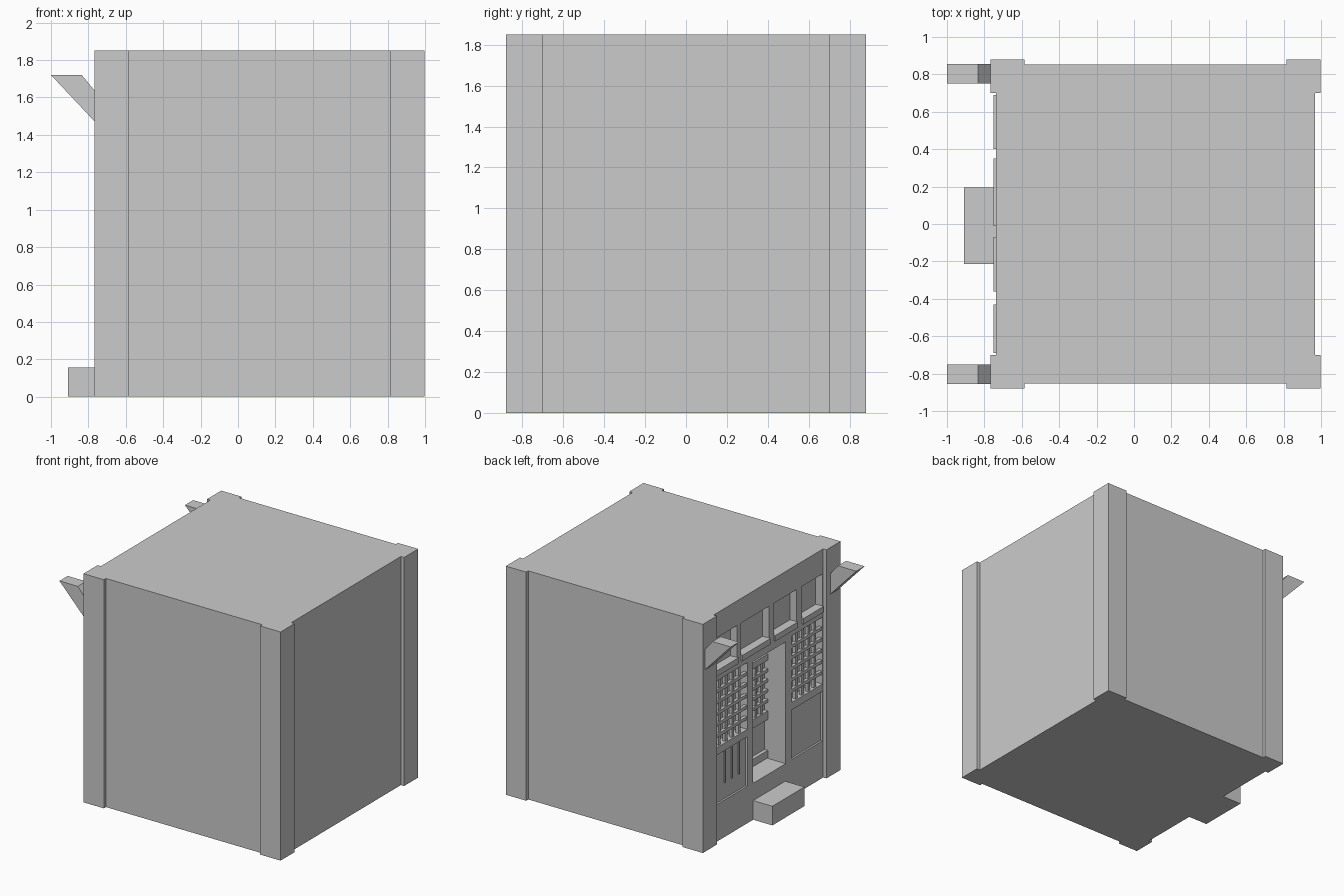
import bpy, bmesh

if "Cube" in bpy.data.objects:
    bpy.data.objects.remove(bpy.data.objects["Cube"])

CX = 0.115          # centre of the building block in x
FX = CX - 0.853     # plane of the decorated facade
H = 1.85


def finish(bm, name):
    bmesh.ops.recalc_face_normals(bm, faces=bm.faces)
    me = bpy.data.meshes.new(name)
    bm.to_mesh(me)
    bm.free()
    ob = bpy.data.objects.new(name, me)
    bpy.context.collection.objects.link(ob)
    return ob


def prism(name, pts, vec):
    bm = bmesh.new()
    f = bm.faces.new([bm.verts.new(p) for p in pts])
    g = bmesh.ops.extrude_face_region(bm, geom=[f])
    bmesh.ops.translate(bm, vec=vec, verts=[v for v in g['geom'] if isinstance(v, bmesh.types.BMVert)])
    return finish(bm, name)


def boxes(name, specs):
    """One object out of boxes given as (x0, x1, y0, y1, z0, z1)."""
    bm = bmesh.new()
    for x0, x1, y0, y1, z0, z1 in specs:
        vs = bmesh.ops.create_cube(bm, size=1)['verts']
        bmesh.ops.scale(bm, vec=(x1 - x0, y1 - y0, z1 - z0), verts=vs)
        bmesh.ops.translate(bm, vec=((x0 + x1) / 2, (y0 + y1) / 2, (z0 + z1) / 2), verts=vs)
    return finish(bm, name)


# Building block with corner posts: one quarter outline, mirrored round
q = [(0.853, 0.70), (0.882, 0.70), (0.882, 0.88), (0.70, 0.88), (0.70, 0.853)]
outline = q + [(-x, y) for x, y in q[::-1]] + [(-x, -y) for x, y in q] + [(x, -y) for x, y in q[::-1]]
building = prism("building", [(x + CX, y, 0) for x, y in outline], (0, 0, H))

# Openings cut into the facade
front = FX - 0.1
upper = [(0.40, 0.69), (-0.01, 0.35), (-0.36, -0.07), (-0.69, -0.43)]
lower = [(0.27, 0.69), (-0.69, -0.30)]
door = (-0.22, 0.195)
cuts = [(front, FX + 0.06, a, b, 1.39, 1.65) for a, b in upper]
cuts += [(front, FX + 0.07, a, b, 0.76, 1.30) for a, b in lower]
cuts += [(front, FX + 0.015, a, b, 0.30, 0.70) for a, b in lower]
cuts.append((front, FX + 0.19, door[0], door[1], 0.295, 1.28))
cutter = boxes("opening_cutter", cuts)
cutter.hide_render = True
mod = building.modifiers.new("openings", 'BOOLEAN')
mod.operation = 'DIFFERENCE'
mod.solver = 'EXACT'
mod.object = cutter
bpy.context.view_layer.objects.active = building
bpy.ops.object.modifier_apply(modifier=mod.name)
bpy.data.objects.remove(cutter)


def lattice(name, x, y0, y1, z0, z1, nv, nh, t=0.026):
    """Crossed bars filling an opening."""
    s = []
    for i in range(nv):
        y = y0 + (y1 - y0) * (i + 1) / (nv + 1)
        s.append((x, x + t, y - t / 2, y + t / 2, z0 - 0.005, z1 + 0.005))
    for i in range(nh):
        z = z0 + (z1 - z0) * (i + 1) / (nh + 1)
        s.append((x - 0.008, x + t - 0.008, y0 - 0.005, y1 + 0.005, z - t / 2, z + t / 2))
    return boxes(name, s)


# Window lattices
for (a, b), side in zip(lower, ("left", "right")):
    lattice("window_lattice_" + side, FX + 0.012, a, b, 0.76, 1.30, 4, 5)

# Sills under the upper windows
boxes("upper_sills", [(FX - 0.012, FX + 0.03, a, b, 1.345, 1.392) for a, b in upper])

# Plank battens on the left lower panel
boxes("plank_battens", [(FX + 0.008, FX + 0.03, y - 0.006, y + 0.006, 0.43, 0.69) for y in (0.36, 0.45, 0.54)])

# Door rails and lattice at the back of the doorway
bx = FX + 0.19
boxes("door_rails", [(bx - 0.03, bx + 0.01, door[0], door[1], z0, z1)
                     for z0, z1 in ((0.30, 0.36), (0.61, 0.68), (1.09, 1.14))])
lattice("door_lattice", bx - 0.022, door[0], door[1], 0.68, 1.09, 5, 4)

# Doorstep
boxes("doorstep", [(-0.91, FX + 0.01, -0.215, 0.195, 0, 0.155)])

# Slanted brackets near the top of the facade posts
for y, side in ((0.75, "left"), (-0.855, "right")):
    prof = [(-1.0, 1.72), (-0.835, 1.72), (-0.765, 1.635), (-0.765, 1.47)]
    prism("bracket_" + side, [(x, y, z) for x, z in prof], (0, 0.105, 0))
